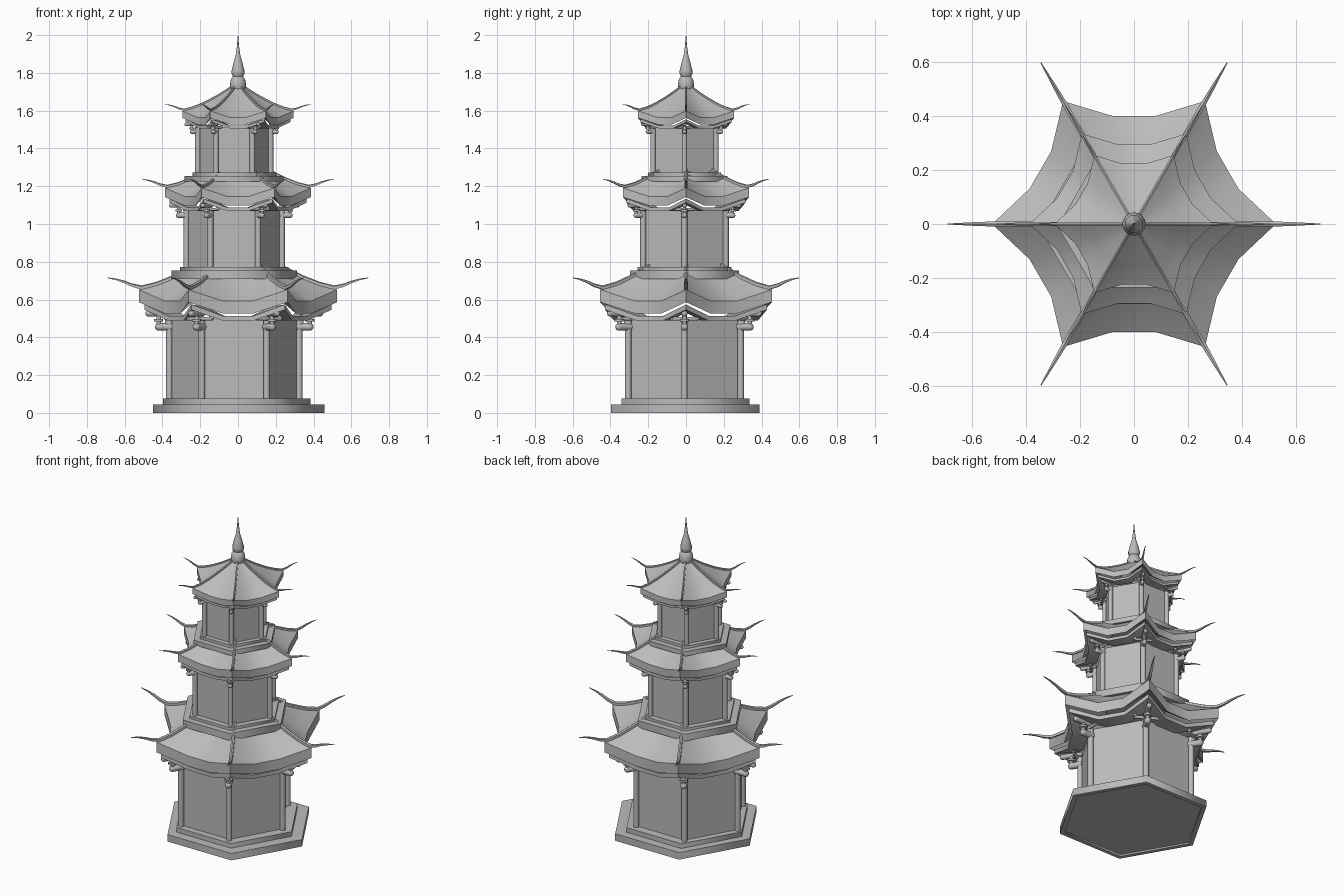
import bpy, bmesh, math
from mathutils import Vector, Matrix

cube = bpy.data.objects.get("Cube")
if cube:
    bpy.data.objects.remove(cube, do_unlink=True)

stone = bpy.data.materials.new("stone_grey")
stone.use_nodes = True
GREY = (0.5, 0.5, 0.5, 1)
stone.diffuse_color = GREY
stone.node_tree.nodes["Principled BSDF"].inputs["Base Color"].default_value = GREY

SHIFT = Vector((-0.02, -0.008, 0))      # the storeys sit slightly off the roof axis
CORNERS = [math.radians(60 * i) for i in range(6)]


def polar(r, a, z):
    return Vector((r * math.cos(a), r * math.sin(a), z))


def finish(name, bm, angle=32):
    """Make an object, smooth across edges flatter than the angle."""
    bmesh.ops.recalc_face_normals(bm, faces=bm.faces)
    mesh = bpy.data.meshes.new(name)
    bm.to_mesh(mesh)
    bm.free()
    mesh.materials.append(stone)
    obj = bpy.data.objects.new(name, mesh)
    bpy.context.collection.objects.link(obj)
    bpy.ops.object.select_all(action='DESELECT')
    obj.select_set(True)
    bpy.context.view_layer.objects.active = obj
    bpy.ops.object.shade_smooth_by_angle(angle=math.radians(angle))


def loft(bm, rings, closed=False):
    """Bridge successive rings of points; closed joins the last to the first."""
    loops = [[bm.verts.new(p) for p in ring] for ring in rings]
    pairs = list(zip(loops, loops[1:])) + ([(loops[-1], loops[0])] if closed else [])
    for a, b in pairs:
        n = len(a)
        for i in range(n):
            j = (i + 1) % n
            bm.faces.new((a[i], a[j], b[j], b[i]))
    return loops


def capped(bm, rings):
    loops = loft(bm, rings)
    bm.faces.new(loops[0])
    bm.faces.new(loops[-1])


def hex_prism(name, r, z0, z1, shift=SHIFT, angle=32):
    bm = bmesh.new()
    capped(bm, [[polar(r, a, z) + shift for a in CORNERS] for z in (z0, z1)])
    finish(name, bm, angle)


def rod(bm, p, q, r, sides=12):
    """Cylinder between two points."""
    d = q - p
    m = Matrix.Translation((p + q) / 2) @ d.to_track_quat('Z', 'Y').to_matrix().to_4x4()
    bmesh.ops.create_cone(bm, cap_ends=True, segments=sides, radius1=r, radius2=r,
                          depth=d.length, matrix=m)


def ball(bm, p, r):
    bmesh.ops.create_uvsphere(bm, u_segments=12, v_segments=8, radius=r,
                              matrix=Matrix.Translation(p))


def eave_ring(s, base, corner, apothem, half, z_corner, z_mid):
    """Six raised corners with a flat stretch in the middle of each side."""
    pts = []
    for a in CORNERS:
        pts.append(polar(corner * s, a, base + z_corner * s))
        mid = a + math.radians(30)
        along = polar(half * s, mid + math.pi / 2, 0)
        centre = polar(apothem * s, mid, base + z_mid * s)
        pts += [centre - along, centre + along]
    return pts


# Roof sections from eave to peak: corner radius, apothem, half flat, corner z, side z
ROOF = [(.525, .40, .08, .122, .062), (.42, .335, .068, .152, .105),
        (.33, .272, .055, .192, .158), (.24, .203, .04, .238, .215),
        (.15, .129, .025, .290, .275), (.10, .087, .017, .322, .315),
        (.06, .052, .01, .350, .345)]
# Ridge and horn path: radius, height, thickness
RIDGE = [(.06, .352, .012), (.11, .318, .012), (.18, .274, .012), (.26, .23, .012),
         (.34, .19, .012), (.43, .154, .012), (.51, .134, .012), (.56, .146, .010),
         (.60, .163, .008), (.645, .177, .005), (.69, .185, .002)]


def roof(tag, s, base):
    bm = bmesh.new()
    top = [eave_ring(s, base, *row) for row in ROOF]
    under = [[p - Vector((0, 0, .066 * s)) for p in ring] for ring in top]
    loft(bm, top + under[::-1], closed=True)
    finish(tag + "_roof", bm)

    # Ridges that sweep out into upturned horns
    bm = bmesh.new()
    for a in CORNERS:
        side = polar(1, a + math.pi / 2, 0)
        rings = []
        for r, z, t in RIDGE:
            c = polar(r * s, a, base + z * s)
            up = Vector((0, 0, t * s * 0.9))
            w = side * t * s * 0.8
            rings.append([c - w - up, c + w - up, c + w + up * .5, c + up, c - w + up * .5])
        capped(bm, rings)
    finish(tag + "_ridge_horns", bm)

    # Cornice band repeating the eave outline just below it
    bm = bmesh.new()
    outer = (.495, .38, .08)
    inner = (.34, .285, .07)
    loft(bm, [eave_ring(s, base, *outer, .044, -.017),
              eave_ring(s, base, *outer, .016, -.042),
              eave_ring(s, base, *inner, .0, -.042),
              eave_ring(s, base, *inner, .03, -.017)], closed=True)
    finish(tag + "_cornice", bm)


def brackets(tag, s, base):
    bm = bmesh.new()
    for a in CORNERS:
        def at(r, z, t=0):
            return polar(r * s, a, base + z * s) + polar(t * s, a + math.pi / 2, 0) + SHIFT
        # Two stepped arms reaching outward, with rounded ends
        for z, r0, r1, th in ((-.075, .33, .40, .02), (-.004, .33, .455, .016)):
            rod(bm, at(r0, z), at(r1, z), th * s)
            ball(bm, at(r1, z), th * s)
        # Pads between the arms
        for r in (.355, .40):
            rod(bm, at(r, -.07), at(r, -.01), .012 * s)
        rod(bm, at(.40, -.046), at(.40, -.034), .024 * s)
        # Cross bar with end pads
        rod(bm, at(.36, -.032, -.075), at(.36, -.032, .075), .01 * s)
        for t in (-.07, .07):
            rod(bm, at(.36, -.032, t), at(.36, -.008, t), .013 * s)
    finish(tag + "_brackets", bm)


def storey(tag, s, floor, base):
    hex_prism(tag + "_wall", .335 * s, floor, base - .03 * s)
    bm = bmesh.new()
    for a in CORNERS:
        rod(bm, polar(.344 * s, a, floor) + SHIFT,
            polar(.344 * s, a, base - .03 * s) + SHIFT, .011 + .006 * s, 16)
    finish(tag + "_columns", bm)
    brackets(tag, s, base)
    roof(tag, s, base)


# Base slab with a shallow recess underneath
SLAB = [(.425, .01), (.425, 0), (.455, 0), (.455, .045)]
bm = bmesh.new()
capped(bm, [[polar(r, a, z) + Vector((.004, -.004, 0)) for a in CORNERS] for r, z in SLAB])
finish("base_slab", bm, 75)

# Platforms and steps carrying each storey
hex_prism("base_step", .39, .045, .075, SHIFT * .3, 75)
for name, r, z0, z1 in (("middle_platform", .332, .71, .755),
                        ("middle_step", .288, .755, .772),
                        ("upper_platform", .262, 1.225, 1.255),
                        ("upper_step", .222, 1.255, 1.272)):
    hex_prism(name, r, z0, z1, angle=75)

# Three storeys, each a smaller copy of the one below
storey("lower", 1, .075, .53)
storey("middle", .735, .772, 1.101)
storey("upper", .56, 1.272, 1.53)

# Turned finial
FINIAL = [(.02, 1.68), (.036, 1.705), (.043, 1.735), (.038, 1.765), (.027, 1.782),
          (.034, 1.795), (.034, 1.81), (.025, 1.85), (.013, 1.89), (.006, 1.94), (.001, 2)]
bm = bmesh.new()
capped(bm, [[polar(r, math.tau * i / 16, z) for i in range(16)] for r, z in FINIAL])
finish("finial", bm)
